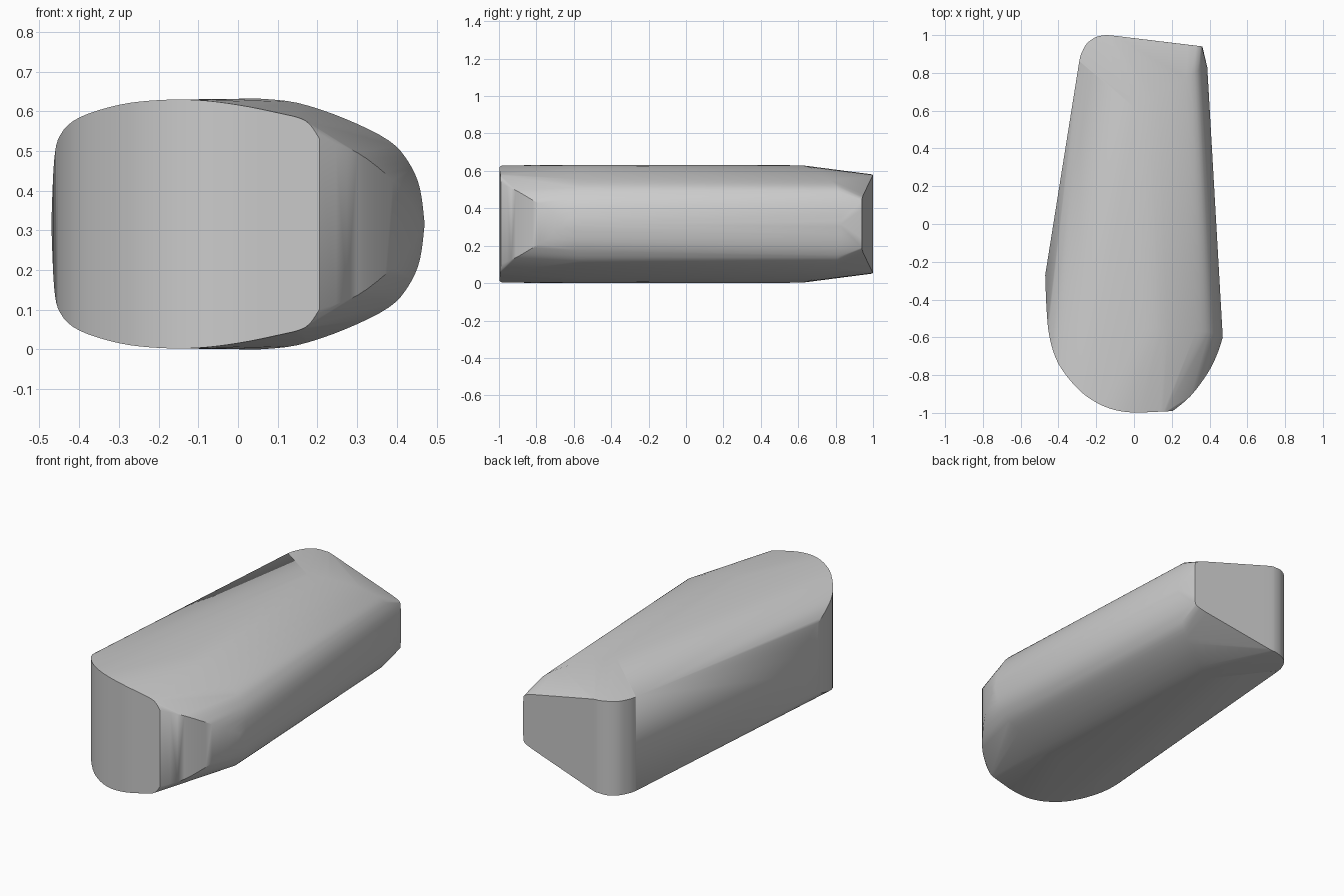
import bpy, bmesh, math
from mathutils import Vector

default = bpy.data.objects.get("Cube")
if default:
    bpy.data.objects.remove(default, do_unlink=True)

MID = 0.316  # height of the horizontal symmetry plane

grey = bpy.data.materials.new("plain grey")
grey.use_nodes = True
COLOUR = (0.6, 0.6, 0.6, 1)
grey.diffuse_color = COLOUR
grey.node_tree.nodes["Principled BSDF"].inputs["Base Color"].default_value = COLOUR


def smooth_path(points, steps=4):
    """Catmull-Rom curve through the points."""
    p = [Vector(q) for q in points]
    p = [p[0]] + p + [p[-1]]
    out = []
    for a, b, c, d in zip(p, p[1:], p[2:], p[3:]):
        for i in range(steps):
            t = i / steps
            out.append(0.5 * (2 * b + (c - a) * t + (2 * a - 5 * b + 4 * c - d) * t * t
                              + (3 * b - a - 3 * c + d) * t ** 3))
    return out + [p[-1]]


# Each path is a rim of the upper half: x, y, height above the middle
paths = [
    # rounded front wall, from the side bulge to the vertical front edge
    [(-.47, -.27, 0), (-.463, -.45, .16), (-.447, -.6, .225), (-.4, -.74, .268),
     (-.3, -.87, .3), (-.2, -.945, .312), (-.1, -.985, .312), (0, -.998, .3),
     (.1, -.995, .28), (.17, -.992, .26), (.205, -.99, .215)],
    # bevel from the front edge to the side tip
    [(.205, -.99, .215), (.3, -.91, .18), (.39, -.79, .11), (.44, -.69, .05), (.47, -.6, 0)],
    # rounded side section near the front
    [(.47, -.6, 0), (.458, -.59, .09), (.43, -.58, .155), (.38, -.57, .21),
     (.27, -.56, .265), (.15, -.55, .305), (.05, -.55, .316)],
    # rounded side section near the back
    [(.388, .83, 0), (.38, .83, .08), (.36, .82, .15), (.32, .8, .205),
     (.22, .74, .26), (.1, .67, .3), (0, .62, .314)],
    # rim of the slanted back face
    [(.36, .94, 0), (.36, .94, .1), (.33, .944, .145), (.1, .97, .2),
     (-.1, .996, .255), (-.15, 1, .262)],
    # rounded back corner
    [(-.15, 1, .262), (-.2, .99, .266), (-.25, .955, .266), (-.28, .9, .266), (-.29, .86, .266)],
]

bm = bmesh.new()
for path in paths:
    for co in smooth_path(path):
        for side in (1, -1):
            bm.verts.new((co.x, co.y, MID + side * min(co.z, MID)))
bmesh.ops.remove_doubles(bm, verts=bm.verts, dist=0.002)
hull = bmesh.ops.convex_hull(bm, input=bm.verts, use_existing_faces=False)
loose = {v for v in hull["geom_interior"] + hull["geom_unused"] if isinstance(v, bmesh.types.BMVert)}
bmesh.ops.delete(bm, geom=list(loose), context="VERTS")
bmesh.ops.recalc_face_normals(bm, faces=bm.faces)

mesh = bpy.data.meshes.new("tapered_body")
bm.to_mesh(mesh)
bm.free()
mesh.materials.append(grey)
body = bpy.data.objects.new("tapered_body", mesh)
bpy.context.collection.objects.link(body)

# Smooth shading that keeps the rims crisp
bpy.context.view_layer.objects.active = body
body.select_set(True)
bpy.ops.object.shade_smooth_by_angle(angle=math.radians(30))
